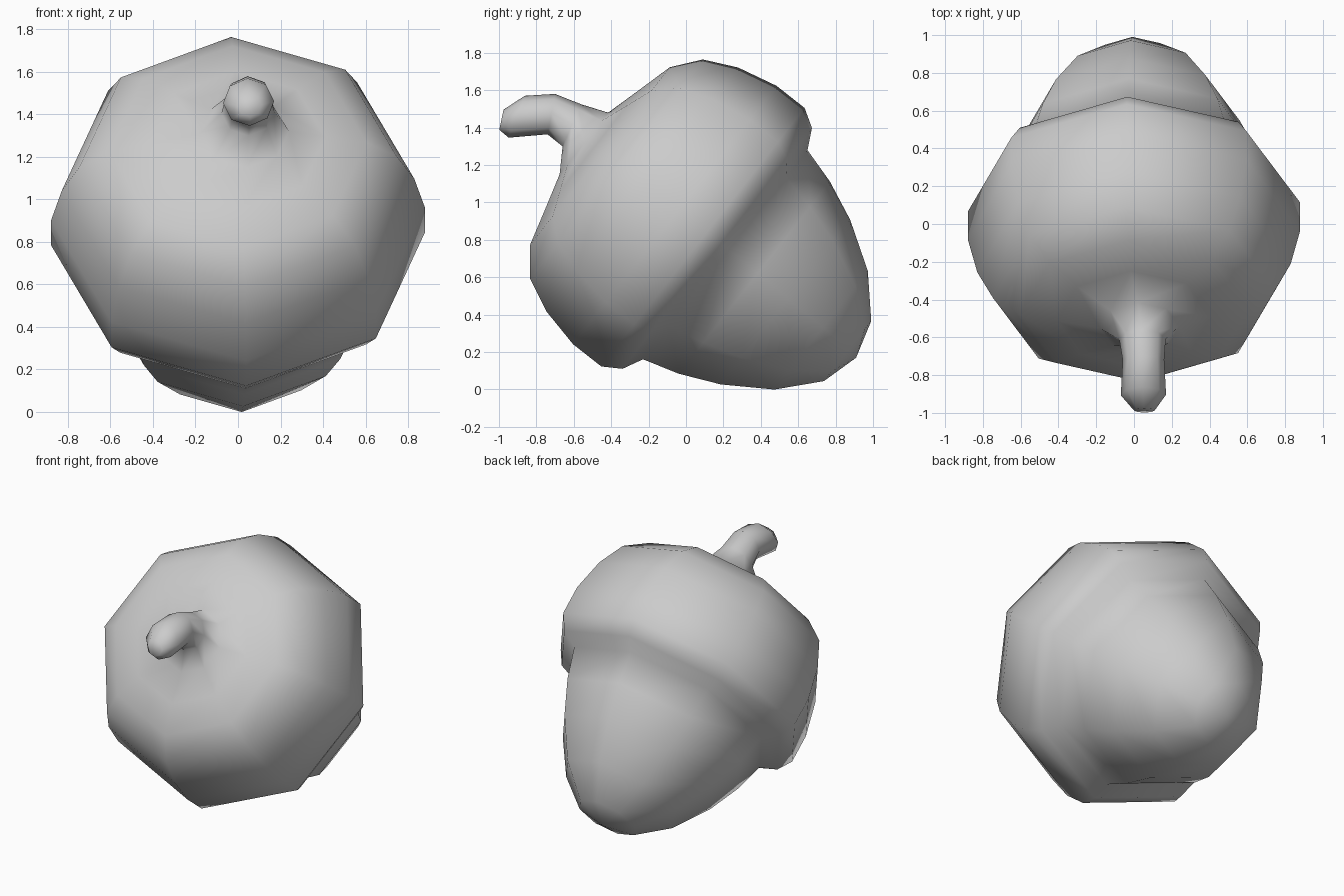
import bpy, bmesh
from math import sin, cos, pi, radians
from mathutils import Vector

if "Cube" in bpy.data.objects:
    bpy.data.objects.remove(bpy.data.objects["Cube"], do_unlink=True)

SIDES = 8
TILT = 38.2                      # lean of the acorn, degrees
TWIST = radians(2.5)
CENTRE = Vector((0, 0.21, 0.72))  # middle of the neck under the cap

grey = bpy.data.materials.new("plain grey")
grey.use_nodes = True
grey.diffuse_color = (0.6, 0.6, 0.6, 1)
grey.node_tree.nodes["Principled BSDF"].inputs["Base Color"].default_value = (0.6, 0.6, 0.6, 1)


def axis(tilt):
    t = radians(tilt)
    return Vector((0, -cos(t), sin(t)))


def ring(bm, centre, radius, tilt):
    """Octagon facing along the axis at the given tilt."""
    t = radians(tilt)
    up = Vector((0, sin(t), cos(t)))
    side = Vector((1, 0, 0))
    verts = []
    for i in range(SIDES):
        a = 2 * pi * i / SIDES + TWIST
        verts.append(bm.verts.new(centre + radius * (cos(a) * side + sin(a) * up)))
    return verts


# Nut and cap profile: distance along the axis, radius
nut = [(-0.832, 0.205), (-0.652, 0.404), (-0.41, 0.56), (-0.198, 0.654), (0, 0.712)]
cap = [(0.055, 0.82), (0.152, 0.88), (0.344, 0.88), (0.565, 0.83),
       (0.74, 0.747), (0.853, 0.605), (0.906, 0.41), (0.962, 0.21)]
# Bent stem: x, y, z, radius, tilt
stem = [(0.045, -0.61, 1.412, 0.123, 24), (0.05, -0.72, 1.472, 0.11, 10.5),
        (0.05, -0.905, 1.458, 0.12, 21), (0.055, -0.987, 1.442, 0.055, 12)]

bm = bmesh.new()
rings = [ring(bm, CENTRE + axis(TILT) * u + Vector((0.03 if r < 0.3 and u > 0 else 0, 0, 0)), r, TILT)
         for u, r in nut + cap]
rings += [ring(bm, Vector((x, y, z)), r, t) for x, y, z, r, t in stem]

# Skin between neighbouring rings
for a, b in zip(rings, rings[1:]):
    for i in range(SIDES):
        j = (i + 1) % SIDES
        bm.faces.new((a[i], a[j], b[j], b[i]))

# Pointed nut tip and flat stem end
tip = bm.verts.new(CENTRE + axis(TILT) * -0.89)
for i in range(SIDES):
    bm.faces.new((tip, rings[0][(i + 1) % SIDES], rings[0][i]))
bm.faces.new(rings[-1])

bmesh.ops.recalc_face_normals(bm, faces=bm.faces)
for f in bm.faces:
    f.smooth = True

mesh = bpy.data.meshes.new("acorn")
bm.to_mesh(mesh)
bm.free()
mesh.materials.append(grey)
acorn = bpy.data.objects.new("acorn", mesh)
bpy.context.collection.objects.link(acorn)
